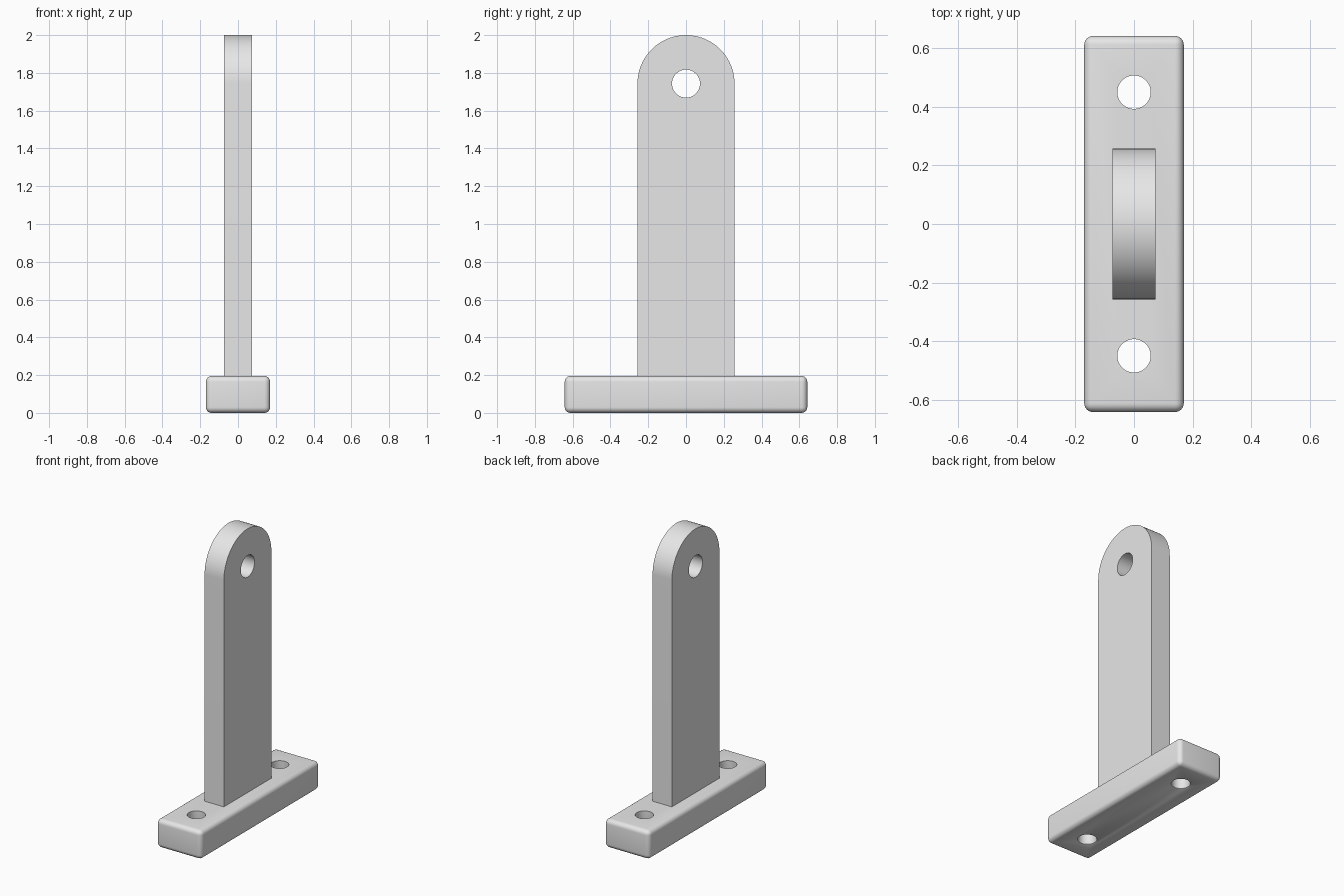
import bpy
import bmesh
import math
from mathutils import Matrix, Vector

cube = bpy.data.objects.get("Cube")
if cube:
    bpy.data.objects.remove(cube, do_unlink=True)

BASE_SIZE = Vector((0.34, 1.284, 0.195))
FILLET = 0.03
PLATE_HALF_X = 0.073
PLATE_RADIUS = 0.257
EYE_Z = 2 - PLATE_RADIUS
BOLT_Y = 0.45

grey = bpy.data.materials.new("plain grey")
grey.use_nodes = True
colour = (0.8, 0.8, 0.8, 1)
grey.diffuse_color = colour
grey.node_tree.nodes["Principled BSDF"].inputs["Base Color"].default_value = colour


def add_object(name, bm):
    bmesh.ops.recalc_face_normals(bm, faces=bm.faces)
    mesh = bpy.data.meshes.new(name)
    bm.to_mesh(mesh)
    bm.free()
    mesh.materials.append(grey)
    obj = bpy.data.objects.new(name, mesh)
    bpy.context.collection.objects.link(obj)
    return obj


def revolved_cutter(name, profile, matrix):
    """Closed round cutter from (radius, height) pairs along local z."""
    bm = bmesh.new()
    sides = 64
    rings = [[bm.verts.new(matrix @ Vector((r * math.cos(a), r * math.sin(a), h)))
              for a in (math.tau * i / sides for i in range(sides))]
             for r, h in profile]
    for low, high in zip(rings, rings[1:]):
        for i in range(sides):
            j = (i + 1) % sides
            bm.faces.new((low[i], low[j], high[j], high[i]))
    bm.faces.new(rings[0])
    bm.faces.new(rings[-1])
    return add_object(name, bm)


def finish(obj, cutters):
    """Cut the holes, apply the modifiers and smooth the round surfaces."""
    for cutter in cutters:
        cutter.hide_render = True
        cut = obj.modifiers.new(cutter.name, "BOOLEAN")
        cut.operation = "DIFFERENCE"
        cut.solver = "EXACT"
        cut.object = cutter
    bpy.ops.object.select_all(action="DESELECT")
    bpy.context.view_layer.objects.active = obj
    obj.select_set(True)
    for name in [m.name for m in obj.modifiers]:
        bpy.ops.object.modifier_apply(modifier=name)
    for cutter in cutters:
        bpy.data.objects.remove(cutter, do_unlink=True)
    bpy.ops.object.shade_smooth_by_angle(angle=math.radians(30))


# Base bar with rounded edges
bm = bmesh.new()
bmesh.ops.create_cube(bm, size=1)
bmesh.ops.scale(bm, vec=BASE_SIZE, verts=bm.verts)
bmesh.ops.translate(bm, vec=(0, 0, BASE_SIZE.z / 2), verts=bm.verts)
bmesh.ops.bevel(bm, geom=bm.edges[:], offset=FILLET, segments=6, profile=0.5,
                affect="EDGES")
base = add_object("base_bar", bm)

# Bolt holes, straight above and eased at the underside
bolt_profile = [(0.067, -0.1), (0.067, 0), (0.06, 0.004), (0.057, 0.012), (0.057, 0.3)]
finish(base, [revolved_cutter("bolt_hole", bolt_profile,
                              Matrix.Translation((0, side * BOLT_Y, 0)))
              for side in (-1, 1)])

# Upright plate with a half-round top
bm = bmesh.new()
steps = 48
foot = BASE_SIZE.z - 0.02
outline = [(-PLATE_RADIUS, foot), (PLATE_RADIUS, foot)]
outline += [(PLATE_RADIUS * math.cos(a), EYE_Z + PLATE_RADIUS * math.sin(a))
            for a in (math.pi * i / steps for i in range(steps + 1))]
face = bm.faces.new([bm.verts.new((-PLATE_HALF_X, y, z)) for y, z in outline])
side = bmesh.ops.extrude_face_region(bm, geom=[face])
bmesh.ops.translate(bm, vec=(2 * PLATE_HALF_X, 0, 0),
                    verts=[v for v in side["geom"] if isinstance(v, bmesh.types.BMVert)])
plate = add_object("upright_plate", bm)

# Pin hole through the plate
across = Matrix.Translation((0, 0, EYE_Z)) @ Matrix.Rotation(math.pi / 2, 4, "Y")
finish(plate, [revolved_cutter("pin_hole", [(0.074, -0.2), (0.074, 0.2)], across)])
